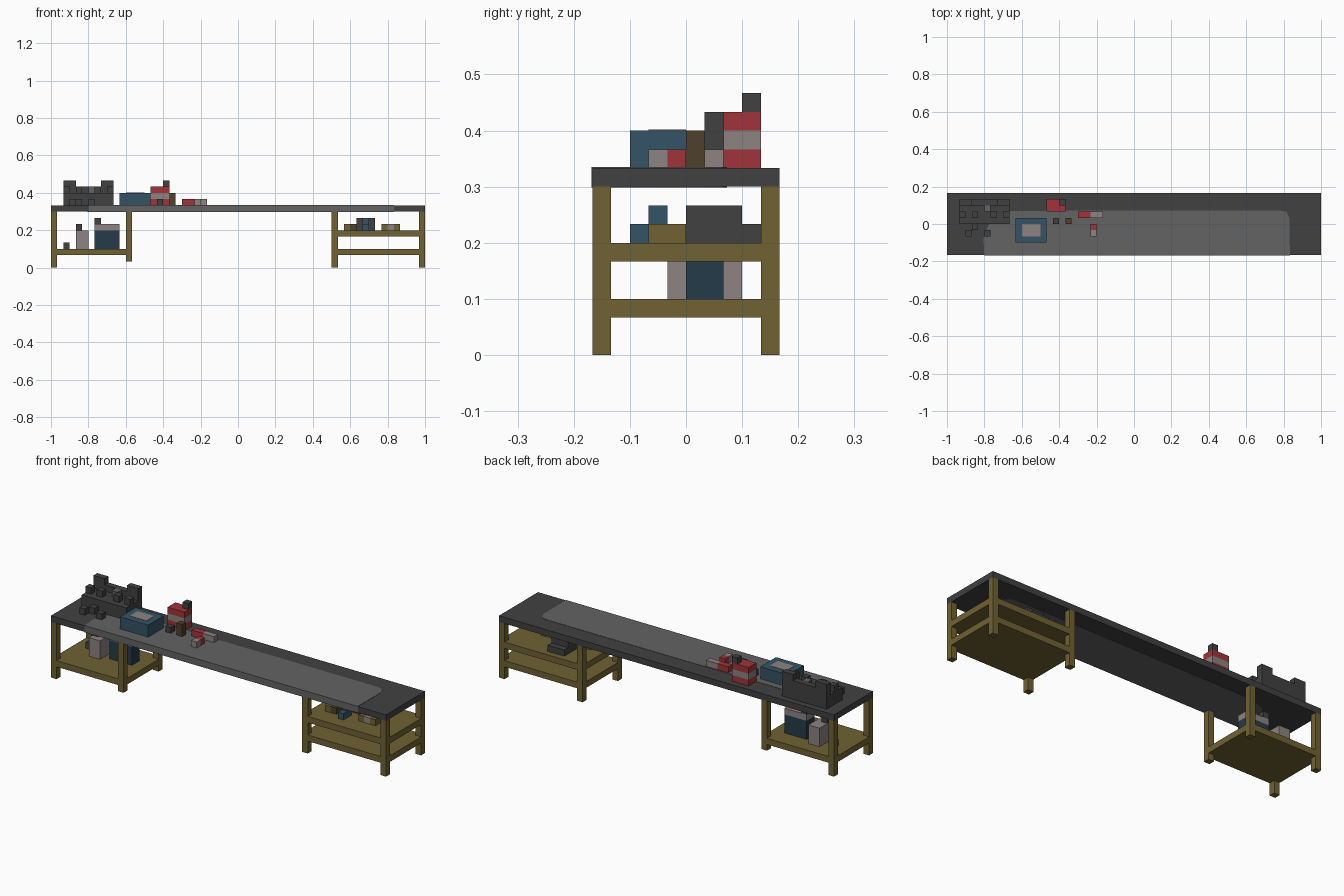
import bpy, bmesh

cube = bpy.data.objects.get("Cube")
if cube:
    bpy.data.objects.remove(cube, do_unlink=True)

U = 1 / 30  # grid unit: every part sits on this grid


def material(name, rgb):
    lin = [(c / 255 / 12.92) if c < 10 else ((c / 255 + 0.055) / 1.055) ** 2.4 for c in rgb]
    m = bpy.data.materials.new(name)
    m.use_nodes = True
    m.diffuse_color = (*lin, 1)
    b = m.node_tree.nodes["Principled BSDF"]
    b.inputs["Base Color"].default_value = (*lin, 1)
    b.inputs["Roughness"].default_value = 0.9
    return m


DARK = material("dark grey", (65, 65, 65))
MID = material("worn grey", (99, 99, 99))
WOOD = material("olive wood", (112, 98, 51))
BROWN = material("dark brown", (78, 64, 42))
BLUE = material("blue", (52, 84, 103))
TEAL = material("dark teal", (36, 59, 72))
PALE = material("pale grey", (140, 131, 129))
RED = material("red", (160, 52, 58))


def finish(name, bm, mat):
    bmesh.ops.recalc_face_normals(bm, faces=bm.faces)
    me = bpy.data.meshes.new(name)
    bm.to_mesh(me)
    bm.free()
    me.materials.append(mat)
    ob = bpy.data.objects.new(name, me)
    bpy.context.scene.collection.objects.link(ob)
    return ob


def blocks(name, mat, *boxes):
    """Boxes as (x0, x1, y0, y1, z0, z1) in grid units, joined in one object."""
    bm = bmesh.new()
    for x0, x1, y0, y1, z0, z1 in boxes:
        for v in bmesh.ops.create_cube(bm, size=1)["verts"]:
            v.co.x = (x1 if v.co.x > 0 else x0) * U
            v.co.y = (y1 if v.co.y > 0 else y0) * U
            v.co.z = (z1 if v.co.z > 0 else z0) * U
    return finish(name, bm, mat)


# Table top with a lighter worn area running through the slab
blocks("table_top", DARK, (-30, 30, -5, 5, 9, 10))
outline = [(-.8, -.168), (-.805, -.08), (-.785, -.02), (-.75, .04), (-.66, .07),
           (.0, .073), (.78, .073), (.815, .065), (.832, .03), (.833, -.168)]
bm = bmesh.new()
face = bm.faces.new([bm.verts.new((x, y, 9 * U - .0015)) for x, y in outline])
ext = bmesh.ops.extrude_face_region(bm, geom=[face])["geom"]
bmesh.ops.translate(bm, vec=(0, 0, U + .003),
                    verts=[g for g in ext if isinstance(g, bmesh.types.BMVert)])
finish("worn_table_area", bm, MID)


# Two end stands: four legs each, with shelves between
def stand(side, x0, x1, bottoms, shelves):
    for label, x, zb in (("outer_left", x0, bottoms[0]), ("outer_right", x1 - 1, bottoms[1])):
        blocks(f"{side}_{label}_legs", WOOD,
               *[(x, x + 1, y, y + 1, zb, 9) for y in (-5, 4)])
    for i, z in enumerate(shelves):
        blocks(f"{side}_shelf_{i + 1}", WOOD,
               (x0 + 1, x1 - 1, -5, 5, z, z + 1),
               (x0, x0 + 1, -4, 4, z, z + 1), (x1 - 1, x1, -4, 4, z, z + 1))


stand("right_stand", -30, -17, (0, 1), (2,))
stand("left_stand", 15, 30, (0, 0), (2, 5))

# Goods under the right end
blocks("small_dark_block", DARK, (-28, -27, 1, 2, 3, 4))
blocks("pale_canister", PALE, (-26, -24, -1, 3, 3, 6))
blocks("canister_cap", DARK, (-26, -25, 0, 1, 6, 7))
blocks("teal_drum", TEAL, (-23, -19, 0, 2, 3, 6))
blocks("drum_lid", PALE, (-23, -19, 0, 2, 6, 7))
blocks("drum_cap", DARK, (-23, -22, 1, 2, 7, 8))

# Goods on the left upper shelf
blocks("small_wood_box", WOOD, (17, 18, -2, 0, 6, 7))
blocks("small_brown_box", BROWN, (18, 19, -2, 0, 6, 7))
blocks("blue_tool", BLUE, (20, 21, -3, -1, 6, 7), (20, 21, -2, -1, 7, 8))
blocks("dark_case", DARK, (19, 22, 0, 3, 6, 8), (19, 22, 3, 4, 6, 7))
blocks("wood_case", WOOD, (23, 24, -2, 0, 6, 7), (25, 26, -2, 0, 6, 7))
blocks("wood_case_band", PALE, (24, 25, -2, 0, 6, 7))

# Machine with battlement-like blocks on the right end
blocks("machine_body", DARK, (-28, -20, 0, 4, 10, 12))
blocks("machine_back", DARK, (-28, -20, 3, 4, 12, 13),
       *[(x, x + 2, 3, 4, 13, 14) for x in (-28, -22)])
blocks("machine_front_blocks", DARK, *[(x, x + 1, 1, 2, 12, 13) for x in (-28, -26, -23, -21)])
blocks("machine_dial", MID, (-24, -23, 2, 3, 12, 13))
blocks("loose_dark_cubes", DARK,
       *[(x, x + 1, y, y + 1, 10, 11) for x, y in ((-27, -2), (-26, -1), (-24, -2))])

# Blue tray with pale contents
blocks("blue_tray", BLUE, (-19, -14, -3, 1, 10, 12))
blocks("tray_contents", PALE, (-18, -15, -2, 0, 11.95, 12.05))

# Red tin with a pale band and dark cap
blocks("red_tin", RED, (-14, -11, 2, 4, 10, 11), (-14, -11, 2, 4, 12, 13))
blocks("red_tin_band", PALE, (-14, -11, 2, 4, 11, 12))
blocks("red_tin_cap", DARK, (-12, -11, 3, 4, 13, 14))

# Small things beside the tin
blocks("dark_cube", DARK, (-13, -12, 0, 1, 10, 11))
blocks("brown_bottle", BROWN, (-11, -10, 0, 1, 10, 12))
blocks("long_tool_handle", RED, (-9, -7, 1, 2, 10, 11))
blocks("long_tool_head", PALE, (-7, -5, 1, 2, 10, 11))
blocks("short_tool_handle", RED, (-7, -6, -1, 0, 10, 11))
blocks("short_tool_head", PALE, (-7, -6, -2, -1, 10, 11))
